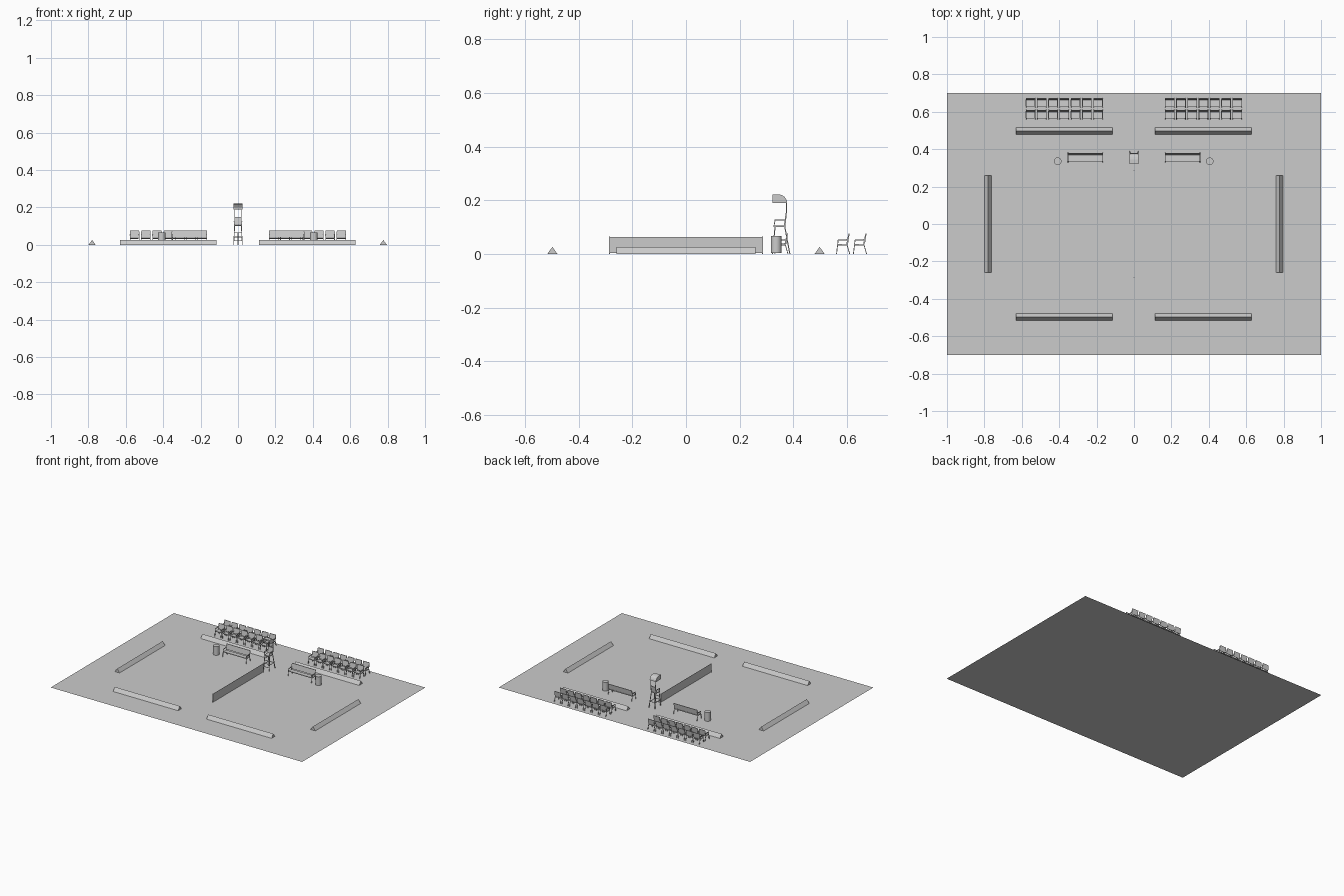
import bpy, bmesh
from mathutils import Vector

if "Cube" in bpy.data.objects:
    bpy.data.objects.remove(bpy.data.objects["Cube"])


def finish(bm, name, loc=(0, 0, 0)):
    bmesh.ops.recalc_face_normals(bm, faces=bm.faces)
    me = bpy.data.meshes.new(name)
    bm.to_mesh(me)
    bm.free()
    return place(me, name, loc)


def place(me, name, loc):
    ob = bpy.data.objects.new(name, me)
    ob.location = loc
    bpy.context.collection.objects.link(ob)
    return ob


def rod(bm, a, b, w=0.003):
    """Square bar from a to b, cut level at both ends when steep."""
    a, b = Vector(a), Vector(b)
    d = b - a
    axis = max(range(3), key=lambda i: abs(d[i]))
    u, v = [Vector([float(j == i) for j in range(3)]) * w / 2
            for i in range(3) if i != axis]
    rings = [[bm.verts.new(p + s * u + t * v) for s, t in
              ((-1, -1), (1, -1), (1, 1), (-1, 1))] for p in (a, b)]
    bm.faces.new(rings[0])
    bm.faces.new(rings[1])
    for i in range(4):
        j = (i + 1) % 4
        bm.faces.new((rings[0][i], rings[0][j], rings[1][j], rings[1][i]))


def prism(bm, profile, x0, x1, caps=True, closed=True):
    """Extrude a (y, z) profile along x."""
    ra, rb = [[bm.verts.new((x, y, z)) for y, z in profile] for x in (x0, x1)]
    n = len(profile)
    for i in range(n if closed else n - 1):
        j = (i + 1) % n
        bm.faces.new((ra[i], ra[j], rb[j], rb[i]))
    if caps:
        bm.faces.new(ra)
        bm.faces.new(rb)


def seat_mesh(name, half, loc):
    """Arm seat facing -y: used for both spectator chairs and benches."""
    bm = bmesh.new()
    h = half - 0.002
    for x in (-h, h):
        rod(bm, (x, -0.024, 0), (x, -0.018, 0.051))       # front leg
        rod(bm, (x, 0.025, 0), (x, 0.014, 0.038))         # back leg
        rod(bm, (x, 0.014, 0.036), (x, 0.021, 0.072))     # back upright
        rod(bm, (x, -0.019, 0.051), (x, 0.018, 0.053), 0.004)  # arm
        rod(bm, (x, -0.020, 0.033), (x, 0.016, 0.033))    # side rail
    # seat pad and back pad
    prism(bm, [(-0.022, 0.033), (0.015, 0.031), (0.015, 0.035), (-0.022, 0.037)],
          -h + 0.002, h - 0.002)
    prism(bm, [(0.015, 0.039), (0.019, 0.039), (0.025, 0.077), (0.021, 0.077)],
          -h, h)
    return finish(bm, name, loc)


# court surface
bm = bmesh.new()
bm.faces.new([bm.verts.new(p) for p in
              ((-1, -0.7, 0), (1, -0.7, 0), (1, 0.7, 0), (-1, 0.7, 0))])
finish(bm, "court_surface")

# net sheet and posts
bm = bmesh.new()
prism(bm, [(-0.285, 0.003), (0.285, 0.003), (0.285, 0.063), (-0.285, 0.063)],
      -0.0006, 0.0006)
for y in (-0.285, 0.285):
    rod(bm, (0, y, 0), (0, y, 0.064), 0.003)
finish(bm, "net")

# triangular barriers around the court
bm = bmesh.new()
prism(bm, [(-0.019, 0), (0.019, 0), (0, 0.026)], -0.259, 0.259)
barrier = finish(bm, "barrier", (-0.373, 0.498, 0))
for x, y, r in ((0.37, 0.498, 0), (-0.373, -0.498, 0), (0.37, -0.498, 0),
                (-0.78, 0, 1), (0.777, 0, 1)):
    place(barrier.data, "barrier", (x, y, 0)).rotation_euler.z = r * 1.5707963

# spectator chairs: two blocks of two rows of seven
chair = None
for x0 in (-0.553, 0.191):
    for y in (0.585, 0.648):
        for i in range(7):
            loc = (x0 + i * 0.0602, y, 0)
            if chair is None:
                chair = seat_mesh("spectator_chair", 0.026, loc)
            else:
                place(chair.data, "spectator_chair", loc)

# player benches
bench = seat_mesh("player_bench", 0.095, (-0.26, 0.355, 0))
place(bench.data, "player_bench", (0.26, 0.355, 0))

# litter bins
for x in (-0.408, 0.405):
    bm = bmesh.new()
    bmesh.ops.create_cone(bm, cap_ends=True, segments=20, radius1=0.02,
                          radius2=0.02, depth=0.063)
    bin_ob = finish(bm, "litter_bin", (x, 0.336, 0.0345))
    for p in bin_ob.data.polygons:
        p.use_smooth = len(p.vertices) == 4

# umpire chair: ladder frame, seat, arms, back
bm = bmesh.new()
for s in (-1, 1):
    rod(bm, (s * 0.023, 0.322, 0), (s * 0.018, 0.332, 0.102), 0.004)
    rod(bm, (s * 0.023, 0.387, 0), (s * 0.018, 0.368, 0.102), 0.004)
    rod(bm, (s * 0.018, 0.368, 0.1), (s * 0.018, 0.374, 0.155), 0.004)
    rod(bm, (s * 0.018, 0.374, 0.155), (s * 0.018, 0.375, 0.2), 0.004)
    rod(bm, (s * 0.021, 0.329, 0.126), (s * 0.021, 0.372, 0.126), 0.004)
    rod(bm, (s * 0.02, 0.327, 0.1), (s * 0.021, 0.332, 0.126))
    rod(bm, (s * 0.021, 0.325, 0.04), (s * 0.021, 0.379, 0.04))
for z in (0.022, 0.045, 0.068):
    t = z / 0.102
    x, y = 0.023 - 0.005 * t, 0.322 + 0.01 * t
    rod(bm, (-x, y, z), (x, y, z))
rod(bm, (-0.021, 0.379, 0.04), (0.021, 0.379, 0.04))
prism(bm, [(0.326, 0.1), (0.368, 0.1), (0.368, 0.106), (0.326, 0.106)], -0.02, 0.02)
prism(bm, [(0.365, 0.108), (0.369, 0.108), (0.375, 0.15), (0.371, 0.15)], -0.02, 0.02)
finish(bm, "umpire_chair")

# umpire canopy: hood open at the front and underneath
bm = bmesh.new()
arc = [(0.322, 0.19), (0.322, 0.222), (0.345, 0.222), (0.358, 0.219),
       (0.368, 0.212), (0.375, 0.201), (0.377, 0.19)]
prism(bm, arc[1:], -0.025, 0.025, caps=False, closed=False)
for x in (-0.025, 0.025):
    bm.faces.new([bm.verts.new((x, y, z)) for y, z in arc])
bmesh.ops.remove_doubles(bm, verts=bm.verts, dist=0.0001)
finish(bm, "umpire_canopy")
